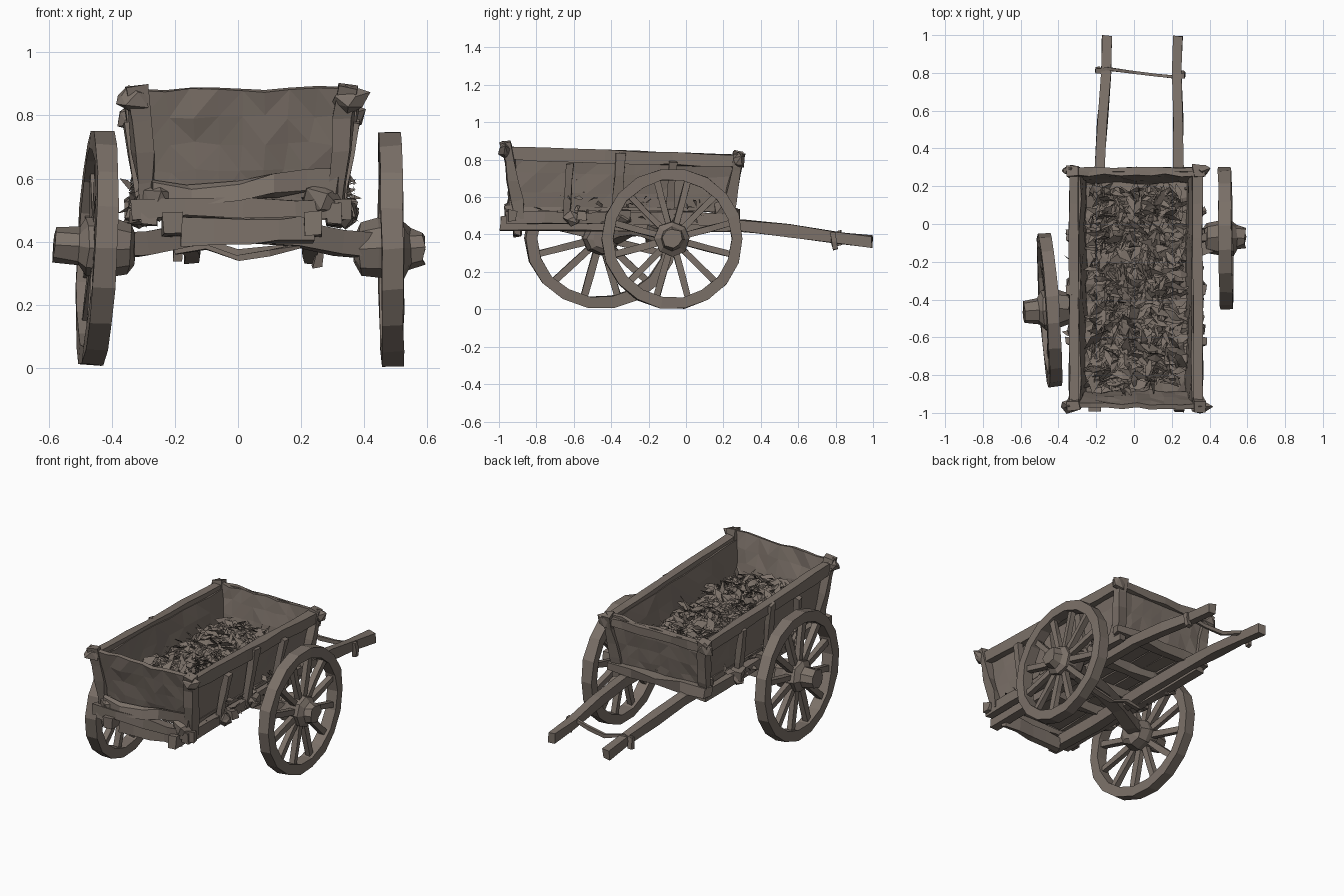
import bpy, bmesh, math, random
from mathutils import Vector, Matrix

random.seed(4)
if "Cube" in bpy.data.objects:
    bpy.data.objects.remove(bpy.data.objects["Cube"])

COLOR = (0.2, 0.165, 0.14, 1)
wood = bpy.data.materials.new("weathered_wood")
wood.use_nodes = True
wood.diffuse_color = COLOR
bsdf = wood.node_tree.nodes["Principled BSDF"]
bsdf.inputs["Base Color"].default_value = COLOR
bsdf.inputs["Roughness"].default_value = 0.9


def rand_vec(a):
    return Vector([random.uniform(-a, a) for _ in range(3)])


def finish(bm, name, recalc=True):
    if recalc:
        bmesh.ops.recalc_face_normals(bm, faces=bm.faces)
    mesh = bpy.data.meshes.new(name)
    bm.to_mesh(mesh)
    bm.free()
    mesh.materials.append(wood)
    ob = bpy.data.objects.new(name, mesh)
    bpy.context.collection.objects.link(ob)
    return ob


def add_beam(bm, points, w, h, up=(0, 0, 1), jitter=0.004, taper=1.0):
    """Four-sided timber through the points, slightly hewn."""
    pts = [Vector(p) for p in points]
    d = (pts[-1] - pts[0]).normalized()
    side = d.cross(Vector(up)).normalized()
    top = side.cross(d)
    rings = []
    for i, p in enumerate(pts):
        k = 1 + (taper - 1) * i / (len(pts) - 1)
        rings.append([bm.verts.new(p + side * (a * w * k / 2) + top * (b * h * k / 2) + rand_vec(jitter))
                      for a, b in ((-1, -1), (1, -1), (1, 1), (-1, 1))])
    for r, s in zip(rings, rings[1:]):
        for i in range(4):
            j = (i + 1) % 4
            bm.faces.new((r[i], r[j], s[j], s[i]))
    bm.faces.new(rings[0][::-1])
    bm.faces.new(rings[-1])


def bent_beam(name, points, w, h, jitter=0.006, taper=1.0):
    bm = bmesh.new()
    add_beam(bm, points, w, h, jitter=jitter, taper=taper)
    return finish(bm, name)


def beam(name, a, b, w, h, up=(0, 0, 1), segs=4, jitter=0.006):
    bm = bmesh.new()
    a, b = Vector(a), Vector(b)
    add_beam(bm, [a.lerp(b, i / segs) for i in range(segs + 1)], w, h, up, jitter)
    return finish(bm, name)


def knot(name, center, size):
    """Lumpy joint block."""
    bm = bmesh.new()
    bmesh.ops.create_icosphere(bm, subdivisions=1, radius=0.5)
    for v in bm.verts:
        v.co = Vector([c * s for c, s in zip(v.co, size)]) + Vector(center) + rand_vec(0.012)
    return finish(bm, name)


def panel(name, c00, c10, c11, c01, thick, nu, nv, jitter=0.008):
    """Warped board wall between four corners."""
    c00, c10, c11, c01 = map(Vector, (c00, c10, c11, c01))
    bm = bmesh.new()
    grid = [[bm.verts.new(c00.lerp(c10, i / nu).lerp(c01.lerp(c11, i / nu), j / nv) + rand_vec(jitter))
             for i in range(nu + 1)] for j in range(nv + 1)]
    for j in range(nv):
        for i in range(nu):
            bm.faces.new((grid[j][i], grid[j][i + 1], grid[j + 1][i + 1], grid[j + 1][i]))
    bmesh.ops.triangulate(bm, faces=bm.faces)
    ob = finish(bm, name)
    mod = ob.modifiers.new("thickness", "SOLIDIFY")
    mod.thickness = thick
    mod.offset = 0
    return ob


def lathe(bm, profile, n, closed, jitter):
    """Turn (x, radius) pairs round the x axis."""
    rings = []
    for i in range(n):
        t = 2 * math.pi * i / n
        rings.append([bm.verts.new(Vector((x, r * math.cos(t), r * math.sin(t))) + rand_vec(jitter))
                      for x, r in profile])
    m = len(profile)
    for i in range(n):
        a, b = rings[i], rings[(i + 1) % n]
        for k in range(m if closed else m - 1):
            bm.faces.new((a[k], a[(k + 1) % m], b[(k + 1) % m], b[k]))
    if not closed:
        bm.faces.new([r[0] for r in rings])
        bm.faces.new([r[-1] for r in rings])


def wheel(name, center, out, tilt_y, tilt_z, stretch, hub_end):
    bm = bmesh.new()
    R, half = 0.377, 0.034
    lathe(bm, [(-half, R), (half, R), (half, R - 0.06), (-half, R - 0.06)], 18, True, 0.003)
    hub = [(-0.115, 0.05), (-0.1, 0.08), (-0.04, 0.096), (0.035, 0.094), (0.06, 0.064), (hub_end, 0.054)]
    lathe(bm, [(x * out, r) for x, r in hub], 8, False, 0.006)
    for i in range(12):
        t = 2 * math.pi * (i + 0.5) / 12
        d = Vector((0, math.cos(t), math.sin(t)))
        add_beam(bm, [d * 0.07, d * 0.2, d * (R - 0.045)], 0.034, 0.034, (1, 0, 0), 0.003)
    ob = finish(bm, name)
    ob.matrix_world = (Matrix.Translation(center) @ Matrix.Rotation(tilt_z, 4, 'Z')
                       @ Matrix.Rotation(tilt_y, 4, 'Y') @ Matrix.Diagonal((1, stretch, 1, 1)))
    return ob


# Wheels on a skewed, arched axle
wheel("left_wheel", (0.485, -0.073, 0.377), 1, -0.01, 0.015, 1, 0.105)
wheel("right_wheel", (-0.447, -0.455, 0.381), -1, 0.05, 0.075, 1.08, 0.137)
bent_beam("axle", [(-0.45, -0.45, 0.385), (-0.3, -0.39, 0.395), (-0.15, -0.33, 0.425), (0.02, -0.26, 0.43),
                   (0.18, -0.2, 0.425), (0.32, -0.14, 0.395), (0.48, -0.08, 0.38)], 0.075, 0.075)
bent_beam("axle_brace", [(-0.2, -0.2, 0.37), (-0.1, -0.2, 0.385), (0, -0.2, 0.35),
                         (0.1, -0.2, 0.365), (0.2, -0.2, 0.385)], 0.03, 0.014, 0.005)

# Long shafts that run under the bed and out the back
for name, x0, x1, x2 in (("right_shaft", -0.21, -0.18, -0.145), ("left_shaft", 0.24, 0.235, 0.23)):
    path = [(x0, -0.99, 0.46), (x0, -0.6, 0.455), (x1, -0.1, 0.45), (x1, 0.3, 0.445),
            (x1 * 0.6 + x2 * 0.4, 0.55, 0.42), (x2, 0.8, 0.385), (x2, 0.995, 0.362)]
    bent_beam(name, path, 0.06, 0.072, 0.006, 0.8)
bm = bmesh.new()
add_beam(bm, [(-0.2, 0.815, 0.4), (-0.14, 0.82, 0.41), (0, 0.8, 0.365),
              (0.12, 0.79, 0.375), (0.25, 0.775, 0.4)], 0.018, 0.022)
add_beam(bm, [(0.25, 0.785, 0.41), (0.26, 0.79, 0.36), (0.25, 0.8, 0.32)], 0.03, 0.025, (0, 1, 0))
add_beam(bm, [(-0.19, 0.81, 0.41), (-0.19, 0.82, 0.34)], 0.025, 0.025, (0, 1, 0))
finish(bm, "shaft_tie")

# Bed: cross sills, side sills and floor planks
for i, y in enumerate((-0.93, -0.56, -0.32, -0.06, 0.25)):
    wide = 0.34 if i in (0, 4) else 0.36
    beam("cross_sill_%d" % i, (0.01 - wide, y, 0.505), (0.01 + wide, y, 0.505), 0.06, 0.055, jitter=0.012)
for s, name in ((-1, "right"), (1, "left")):
    beam(name + "_side_sill", (0.01 + s * 0.295, -0.96, 0.49), (0.01 + s * 0.295, 0.26, 0.48), 0.05, 0.065, segs=6)
bent_beam("front_lower_board", [(-0.27, -0.93, 0.565), (-0.15, -0.94, 0.545), (0, -0.94, 0.56),
                                (0.12, -0.94, 0.58), (0.22, -0.93, 0.6), (0.32, -0.93, 0.59)], 0.035, 0.065, 0.012)
beam("front_under_board", (-0.18, -0.9, 0.43), (0.24, -0.9, 0.44), 0.035, 0.08, jitter=0.008)
for i in range(6):
    x = -0.235 + i * 0.098
    beam("floor_plank_%d" % i, (x, -0.9, 0.54), (x, 0.23, 0.535), 0.09, 0.022, segs=5)

# Walls that lean outwards
for s, name in ((-1, "right"), (1, "left")):
    lo, hi = 0.01 + s * 0.268, 0.01 + s * 0.305
    panel(name + "_wall", (lo, -0.89, 0.52), (lo, 0.22, 0.52), (hi, 0.26, 0.8), (hi, -0.95, 0.84), 0.022, 9, 3, 0.006)
    rail = 0.01 + s * 0.328
    beam(name + "_top_rail", (rail, -0.965, 0.835), (rail, 0.285, 0.793), 0.05, 0.066, segs=7, jitter=0.005)
    # Side stakes and corner posts with knotted tops
    for i, (y, top, w) in enumerate(((-0.63, 0.78, 0.035), (-0.36, 0.84, 0.055), (-0.08, 0.79, 0.04))):
        beam("%s_stake_%d" % (name, i), (lo + s * 0.035, y - 0.01, 0.47), (hi + s * 0.05, y + 0.01, top),
             0.035, w, (0, 1, 0), segs=3)
        knot("%s_stake_foot_%d" % (name, i), (lo + s * 0.06, y + 0.02, 0.485), (0.08, 0.09, 0.08))
    for end, yb, yt, zt in (("front", -0.885, -0.965, 0.895), ("back", 0.22, 0.285, 0.835)):
        beam("%s_%s_post" % (end, name), (lo + s * 0.025, yb, 0.48), (hi + s * 0.028, yt, zt),
             0.06, 0.055, (0, 1, 0), segs=4, jitter=0.009)
        knot("%s_%s_top_knot" % (end, name), (hi + s * 0.04, yt, zt - 0.045), (0.12, 0.07, 0.09))
        knot("%s_%s_foot_knot" % (end, name), (lo - s * 0.005, yb - 0.03, 0.53), (0.14, 0.11, 0.13))
panel("front_wall", (-0.26, -0.89, 0.54), (0.28, -0.89, 0.54), (0.33, -0.965, 0.885), (-0.31, -0.965, 0.885),
      0.025, 8, 4, 0.008)
panel("back_wall", (-0.26, 0.215, 0.5), (0.28, 0.215, 0.5), (0.33, 0.27, 0.83), (-0.31, 0.27, 0.83),
      0.025, 8, 4, 0.008)
beam("back_rail", (-0.33, 0.285, 0.8), (0.35, 0.285, 0.8), 0.025, 0.05, segs=6)

# Straw heap, deeper towards the front: a lumpy bed under a tangle of long bent blades
panel("straw_bed", (-0.26, -0.89, 0.61), (0.28, -0.89, 0.61), (0.28, 0.22, 0.585), (-0.26, 0.22, 0.585),
      0.01, 8, 14, 0.018)
bm = bmesh.new()


def blade(base, size):
    t = random.uniform(0, 2 * math.pi)
    d = Vector((math.cos(t), math.sin(t), random.uniform(-0.8, 0.8))) * size
    side = Vector((-d.y, d.x, random.uniform(-0.8, 0.8) * size)) * random.uniform(0.12, 0.4)
    a, b = bm.verts.new(base - d), bm.verts.new(base + d)
    c = bm.verts.new(base + side + Vector((0, 0, 0.015)))
    e = bm.verts.new(base - side + rand_vec(0.015))
    bm.faces.new((a, e, c))
    bm.faces.new((e, b, c))


for _ in range(950):
    x, y = random.uniform(-0.225, 0.25), random.uniform(-0.86, 0.18)
    mound = 0.035 * (1 - (x / 0.28) ** 2) + 0.045 * (0.18 - y)
    blade(Vector((x, y, 0.61 + mound + random.uniform(-0.03, 0.03))), random.uniform(0.03, 0.075))
for _ in range(60):
    s = random.choice((-1, 1))
    blade(Vector((0.01 + s * random.uniform(0.3, 0.36), random.uniform(-0.8, 0.1),
                  random.uniform(0.46, 0.6))), random.uniform(0.015, 0.04))
finish(bm, "straw", False)
